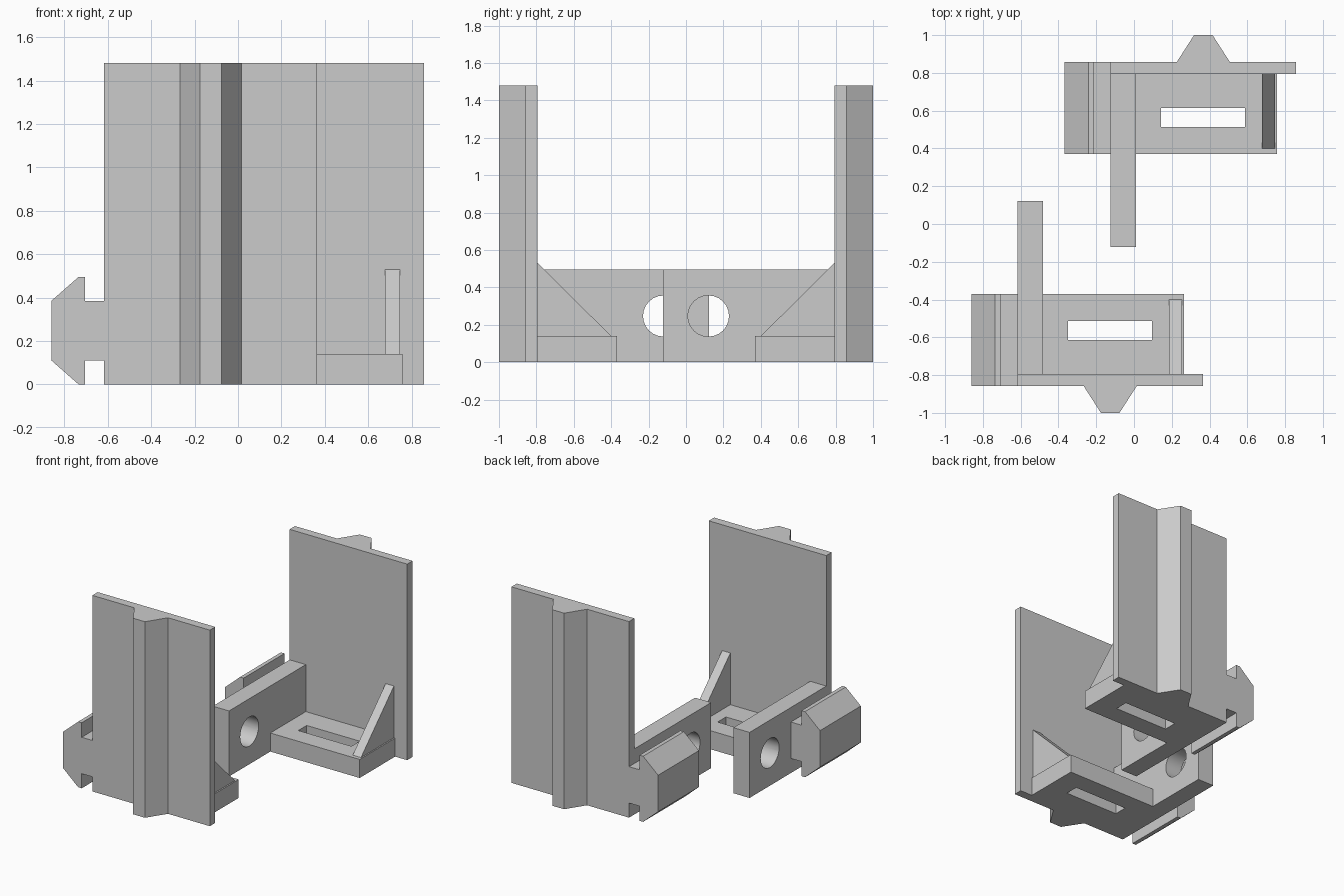
import bpy
import bmesh
from math import radians
from mathutils import Matrix, Vector

cube = bpy.data.objects.get("Cube")
if cube:
    bpy.data.objects.remove(cube, do_unlink=True)

grey = bpy.data.materials.new("plain grey")
grey.use_nodes = True
grey.diffuse_color = (0.6, 0.6, 0.6, 1)
grey.node_tree.nodes["Principled BSDF"].inputs["Base Color"].default_value = (0.6, 0.6, 0.6, 1)


def make_object(name, bm):
    bmesh.ops.recalc_face_normals(bm, faces=bm.faces)
    mesh = bpy.data.meshes.new(name)
    bm.to_mesh(mesh)
    bm.free()
    mesh.materials.append(grey)
    obj = bpy.data.objects.new(name, mesh)
    bpy.context.collection.objects.link(obj)
    return obj


def prism(name, profile, axis, start, end):
    """Extrude a 2D profile along x, y or z between two positions."""
    place = {"x": lambda a, b: (start, a, b),
             "y": lambda a, b: (a, start, b),
             "z": lambda a, b: (a, b, start)}[axis]
    bm = bmesh.new()
    face = bm.faces.new([bm.verts.new(place(a, b)) for a, b in profile])
    # Keep the starting cap so the prism is closed
    extruded = bmesh.ops.extrude_face_region(bm, geom=[face], use_keep_orig=True)["geom"]
    offset = Vector([end - start if axis == k else 0 for k in "xyz"])
    bmesh.ops.translate(bm, vec=offset, verts=[v for v in extruded if isinstance(v, bmesh.types.BMVert)])
    return make_object(name, bm)


def box(name, x0, x1, y0, y1, z0, z1):
    return prism(name, [(x0, y0), (x1, y0), (x1, y1), (x0, y1)], "z", z0, z1)


def combine(body, part, operation):
    mod = body.modifiers.new(part.name, "BOOLEAN")
    mod.object, mod.operation, mod.solver = part, operation, "EXACT"
    bpy.context.view_layer.objects.active = body
    bpy.ops.object.modifier_apply(modifier=mod.name)
    bpy.data.objects.remove(part, do_unlink=True)


# Shared limits of the bracket
left, outer, inner, shelf = -0.617, -0.857, -0.793, -0.37
height, low = 1.48, 0.14

# Tall plate with its tapered outer rail, as one profile
bracket = prism("front_bracket", [
    (left, inner), (left, outer), (-0.267, outer), (-0.175, -1), (-0.077, -1),
    (0.015, outer), (0.365, outer), (0.365, inner)], "z", 0, height)

# Low shelf, long arm, sloped gusset and T-shaped side hook
parts = [
    box("shelf", left, 0.264, outer, shelf, 0, low),
    box("arm", left, -0.482, outer, 0.123, 0, 0.495),
    prism("gusset", [(inner - 0.03, low - 0.03), (-0.4, low - 0.03), (-0.4, low),
                     (inner, 0.53), (inner - 0.03, 0.53)], "x", 0.185, 0.254),
    prism("hook", [(left + 0.05, 0.11), (-0.705, 0.11), (-0.705, 0), (-0.735, 0),
                   (-0.86, 0.11), (-0.86, 0.385), (-0.735, 0.495), (-0.705, 0.495),
                   (-0.705, 0.385), (left + 0.05, 0.385)], "y", outer, shelf),
]
for part in parts:
    combine(bracket, part, "UNION")

# Slot through the shelf
combine(bracket, box("slot", -0.349, 0.095, -0.613, -0.513, -0.1, 0.3), "DIFFERENCE")

# Round hole through the arm
bm = bmesh.new()
bmesh.ops.create_cone(bm, cap_ends=True, segments=24, radius1=0.11, radius2=0.11, depth=0.3,
                      matrix=Matrix.Translation((-0.55, -0.12, 0.247)) @ Matrix.Rotation(radians(90), 4, "Y"))
combine(bracket, make_object("hole", bm), "DIFFERENCE")

# Back bracket: mirrored front to back and moved sideways
bm = bmesh.new()
bm.from_mesh(bracket.data)
mirror = Matrix.Translation((0.493, 0, 0)) @ Matrix.Scale(-1, 4, (0, 1, 0))
bmesh.ops.transform(bm, matrix=mirror, verts=bm.verts)
back = make_object("back_bracket", bm)

# Smooth hole walls, sharp edges elsewhere
bpy.ops.object.select_all(action="DESELECT")
for obj in (bracket, back):
    obj.select_set(True)
bpy.context.view_layer.objects.active = bracket
bpy.ops.object.shade_smooth_by_angle(angle=radians(25))
